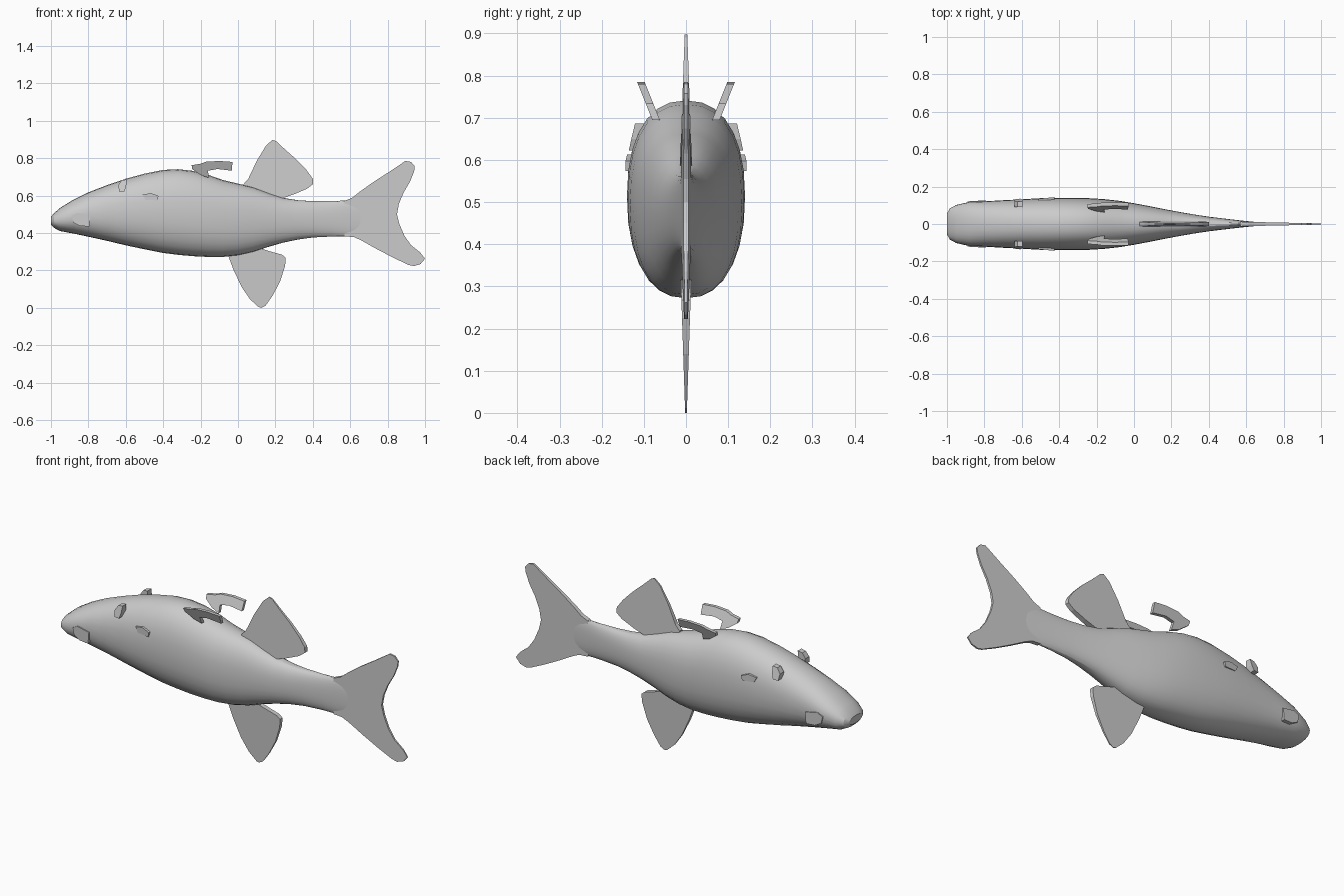
import bpy, bmesh, math


def finish(bm, name, smooth=None):
    bmesh.ops.recalc_face_normals(bm, faces=bm.faces)
    me = bpy.data.meshes.new(name)
    bm.to_mesh(me)
    bm.free()
    ob = bpy.data.objects.new(name, me)
    bpy.context.collection.objects.link(ob)
    if smooth:
        bpy.ops.object.select_all(action='DESELECT')
        ob.select_set(True)
        bpy.context.view_layer.objects.active = ob
        bpy.ops.object.shade_smooth_by_angle(angle=math.radians(smooth))
    return ob


def slab(name, outline, y_range):
    """Closed slab from an (x, z) outline; y_range(x, z) gives both faces."""
    bm = bmesh.new()
    sides = [[bm.verts.new((x, y_range(x, z)[k], z)) for x, z in outline] for k in (0, 1)]
    bm.faces.new(sides[0])
    bm.faces.new(sides[1][::-1])
    n = len(outline)
    for i in range(n):
        j = (i + 1) % n
        bm.faces.new((sides[0][i], sides[1][i], sides[1][j], sides[0][j]))
    return finish(bm, name)


# Body: lofted superellipse rings (x, bottom, top, half width)
stations = [
    (-1.0, .445, .485, .055), (-.985, .428, .505, .083), (-.95, .41, .535, .102),
    (-.88, .397, .578, .118), (-.80, .38, .617, .121), (-.70, .358, .656, .127),
    (-.60, .334, .69, .132), (-.50, .313, .717, .138), (-.40, .293, .737, .14),
    (-.32, .283, .741, .14), (-.24, .276, .732, .138), (-.16, .272, .711, .133),
    (-.08, .272, .683, .124), (0, .28, .664, .111), (.08, .298, .645, .096),
    (.16, .325, .615, .08), (.24, .348, .588, .065), (.32, .365, .575, .051),
    (.40, .376, .57, .039), (.50, .381, .57, .027), (.58, .381, .574, .018),
    (.65, .39, .565, .011), (.72, .42, .54, .004),
]
SIDES, POWER = 28, 2 / 2.3
bm = bmesh.new()
rings = []
for x, lo, hi, w in stations:
    ring = []
    for i in range(SIDES):
        a = 2 * math.pi * i / SIDES
        c, s = math.cos(a), math.sin(a)
        y = w * math.copysign(abs(c) ** POWER, c)
        z = (lo + hi) / 2 + (hi - lo) / 2 * math.copysign(abs(s) ** POWER, s)
        ring.append(bm.verts.new((x, y, z)))
    rings.append(ring)
for a, b in zip(rings, rings[1:]):
    for i in range(SIDES):
        j = (i + 1) % SIDES
        bm.faces.new((a[i], a[j], b[j], b[i]))
bm.faces.new(rings[0])
bm.faces.new(rings[-1][::-1])
finish(bm, "body", 20)

# Tail fin, thinning toward the rear
def tail_y(x, z):
    t = .012 - .009 * (x - .58) / .42
    return -t, t

slab("tail_fin", [
    (.57, .572), (.61, .588), (.65, .62), (.72, .67), (.81, .728), (.895, .785),
    (.925, .78), (.945, .757), (.942, .73), (.92, .675), (.885, .615), (.86, .555),
    (.85, .50), (.862, .45), (.89, .385), (.925, .335), (.975, .295), (1.0, .262),
    (.975, .233), (.94, .223), (.91, .23), (.83, .268), (.74, .315), (.66, .36),
    (.62, .378), (.57, .382)], tail_y)

# Dorsal fin, thinning toward the tip
def dorsal_y(x, z):
    t = .015 - .012 * (z - .57) / .33
    return -t, t

slab("dorsal_fin", [
    (.03, .60), (.03, .662), (.055, .69), (.10, .785), (.15, .868), (.185, .898),
    (.205, .89), (.25, .848), (.31, .795), (.365, .738), (.40, .69), (.402, .662),
    (.37, .637), (.30, .607), (.235, .585), (.23, .55)], dorsal_y)

# Belly fin, thinning toward the tip
def belly_y(x, z):
    t = .002 + .011 * z / .33
    return -t, t

slab("belly_fin", [
    (-.05, .32), (-.05, .272), (-.025, .205), (.02, .11), (.065, .045), (.11, .004),
    (.125, 0), (.148, .012), (.185, .065), (.225, .14), (.252, .225), (.255, .268),
    (.235, .284), (.17, .302), (.12, .318), (.10, .35)], belly_y)

# Paired side details
hook = [(-.248, .762), (-.20, .770), (-.17, .781), (-.10, .785), (-.03, .780),
        (-.032, .733), (-.11, .742), (-.16, .733), (-.157, .695), (-.20, .71), (-.245, .742)]
eye = [(-.64, .655), (-.622, .682), (-.595, .686), (-.598, .65), (-.607, .622), (-.635, .622)]
cheek = [(-.51, .605), (-.465, .613), (-.425, .598), (-.43, .574), (-.495, .577)]
mouth = [(-.89, .492), (-.86, .508), (-.79, .495), (-.795, .435), (-.845, .437), (-.88, .455)]

for side, s in (("right", -1), ("left", 1)):
    # Small back fins leaning outward
    slab(f"back_fin_{side}", hook,
         lambda x, z: (s * (.064 + .4 * (z - .70)), s * (.082 + .4 * (z - .70))))
    # Eye, cheek and mouth-corner bumps
    slab(f"eye_{side}", eye, lambda x, z: (s * .09, s * (.127 - .25 * (z - .65) + .12 * (x + .62))))
    slab(f"cheek_{side}", cheek, lambda x, z: (s * .12, s * (.139 + .1 * (x + .47))))
    slab(f"mouth_corner_{side}", mouth, lambda x, z: (s * .09, s * (.124 + .06 * (x + .84))))
